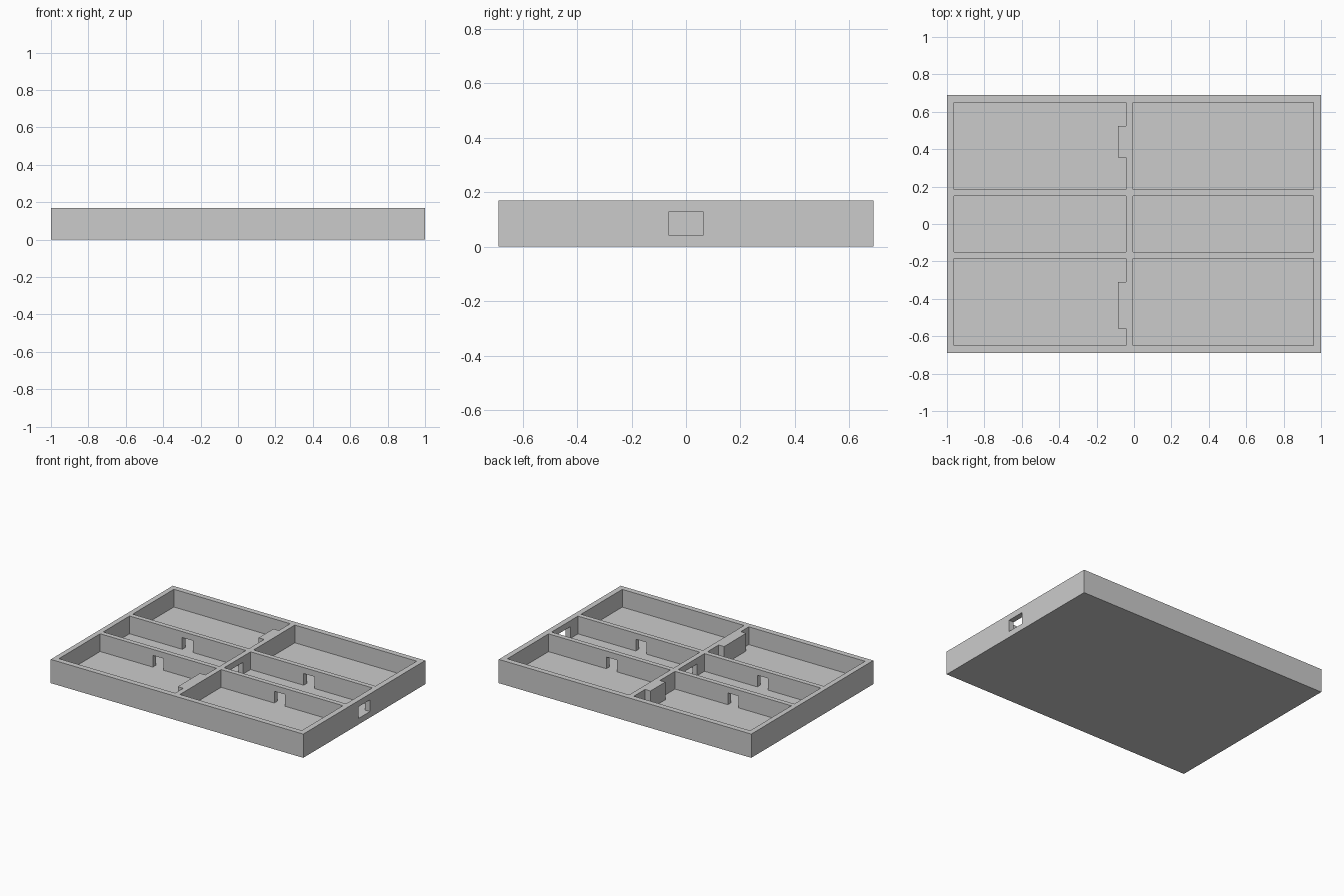
import bpy, bmesh

if "Cube" in bpy.data.objects:
    bpy.data.objects.remove(bpy.data.objects["Cube"])

H = 0.17        # tray height
FLOOR = 0.043   # floor thickness
DOOR_TOP = 0.127


def prism(name, points, z0, z1):
    """Extrude a counter-clockwise outline from z0 to z1."""
    bm = bmesh.new()
    face = bm.faces.new([bm.verts.new((x, y, z0)) for x, y in points])
    ext = bmesh.ops.extrude_face_region(bm, geom=[face])
    top = [v for v in ext["geom"] if isinstance(v, bmesh.types.BMVert)]
    bmesh.ops.translate(bm, verts=top, vec=(0, 0, z1 - z0))
    bmesh.ops.recalc_face_normals(bm, faces=bm.faces)
    mesh = bpy.data.meshes.new(name)
    bm.to_mesh(mesh)
    bm.free()
    obj = bpy.data.objects.new(name, mesh)
    bpy.context.collection.objects.link(obj)
    return obj


def rect(x0, x1, y0, y1):
    return [(x0, y0), (x1, y0), (x1, y1), (x0, y1)]


tray = prism("tray", rect(-1, 1, -0.69, 0.69), 0, H)
cutters = []

# Six compartments; left outer ones step around a block on the centre divider
rows = [(-0.65, -0.184, (-0.56, -0.31)), (-0.149, 0.149, None), (0.184, 0.65, (0.355, 0.523))]
for y0, y1, block in rows:
    left = rect(-0.963, -0.042, y0, y1)
    if block:
        b0, b1 = block
        left[2:2] = [(-0.042, b0), (-0.085, b0), (-0.085, b1), (-0.042, b1)]
    for outline in (left, rect(-0.005, 0.96, y0, y1)):
        cutters.append(prism("compartment_cutter", outline, FLOOR, H + 0.1))

# Cable openings: right wall and centre divider, then the long dividers
for x0, x1 in ((-0.06, 0.01), (0.94, 1.1)):
    cutters.append(prism("wall_opening_cutter", rect(x0, x1, -0.065, 0.065), FLOOR, DOOR_TOP))
for x in (-0.503, 0.459):
    for y in (-0.1665, 0.1665):
        cutters.append(prism("divider_opening_cutter",
                             rect(x - 0.043, x + 0.043, y - 0.03, y + 0.03), FLOOR, DOOR_TOP))

for c in cutters:
    mod = tray.modifiers.new("cut", "BOOLEAN")
    mod.operation = "DIFFERENCE"
    mod.solver = "EXACT"
    mod.object = c
    c.hide_render = True

# Bake the cuts and drop the cutters
deps = bpy.context.evaluated_depsgraph_get()
baked = bpy.data.meshes.new_from_object(tray.evaluated_get(deps))
tray.modifiers.clear()
tray.data = baked
for c in cutters:
    bpy.data.objects.remove(c)
